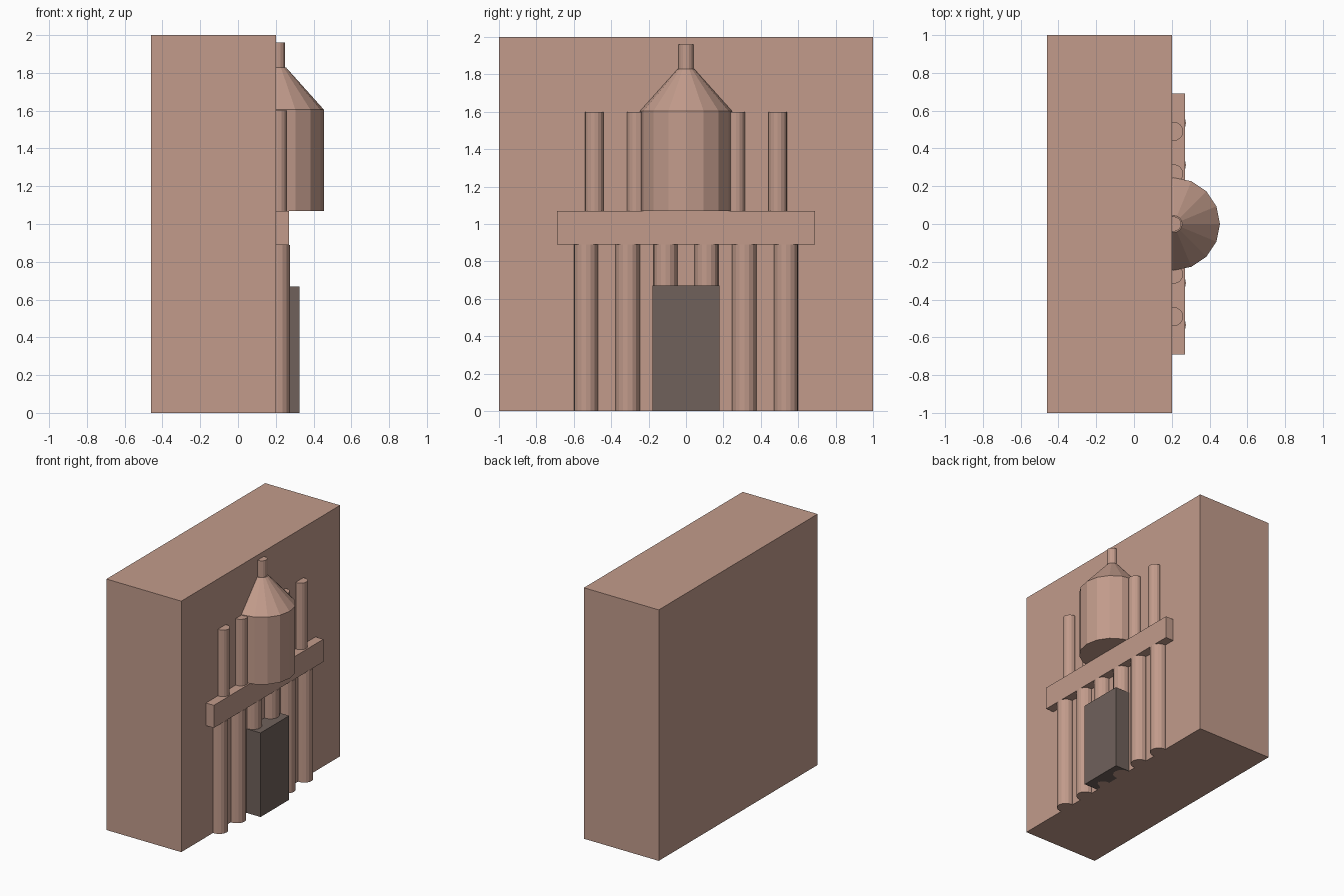
import bpy

if "Cube" in bpy.data.objects:
    bpy.data.objects.remove(bpy.data.objects["Cube"])


def material(name, rgb):
    m = bpy.data.materials.new(name)
    m.diffuse_color = (*rgb, 1)
    m.use_nodes = True
    m.node_tree.nodes["Principled BSDF"].inputs["Base Color"].default_value = m.diffuse_color
    return m


STONE = material("pink_stone", (0.54, 0.33, 0.26))
DARK = material("dark_door", (0.16, 0.12, 0.105))
AXIS_X = 0.21  # all round parts are centred just in front of the wall


def finish(name, mat):
    ob = bpy.context.object
    ob.name = name
    ob.data.materials.append(mat)
    return ob


def box(name, lo, hi, mat=STONE):
    bpy.ops.mesh.primitive_cube_add(
        size=1, location=[(a + b) / 2 for a, b in zip(lo, hi)])
    ob = finish(name, mat)
    ob.scale = [b - a for a, b in zip(lo, hi)]
    bpy.ops.object.transform_apply(location=False, rotation=False, scale=True)
    return ob


def round_part(name, y, z0, z1, r0, r1=None, sides=16):
    bpy.ops.mesh.primitive_cone_add(
        vertices=sides, radius1=r0, radius2=r0 if r1 is None else r1,
        depth=z1 - z0, location=(AXIS_X, y, (z0 + z1) / 2))
    return finish(name, STONE)


# cliff block behind the facade
box("rock_wall", (-0.46, -1, 0), (0.2, 1, 2))

# beam between the storeys, and the doorway
box("beam", (0.13, -0.69, 0.89), (0.27, 0.69, 1.07))
box("door", (0.18, -0.18, 0), (0.325, 0.18, 0.67), DARK)

# mirrored columns on both storeys
for side, s in (("left", -1), ("right", 1)):
    for i, y in enumerate((0.11, 0.312, 0.535)):
        round_part(f"lower_column_{side}_{i + 1}", s * y, 0, 0.89, 0.065)
    for i, y in enumerate((0.266, 0.49)):
        round_part(f"upper_column_{side}_{i + 1}", s * y, 1.07, 1.6, 0.05)

# central drum with conical roof and finial
round_part("drum", 0, 1.07, 1.605, 0.245)
round_part("cone_roof", 0, 1.605, 1.828, 0.245, 0.045)
round_part("finial", 0, 1.828, 1.96, 0.04)
